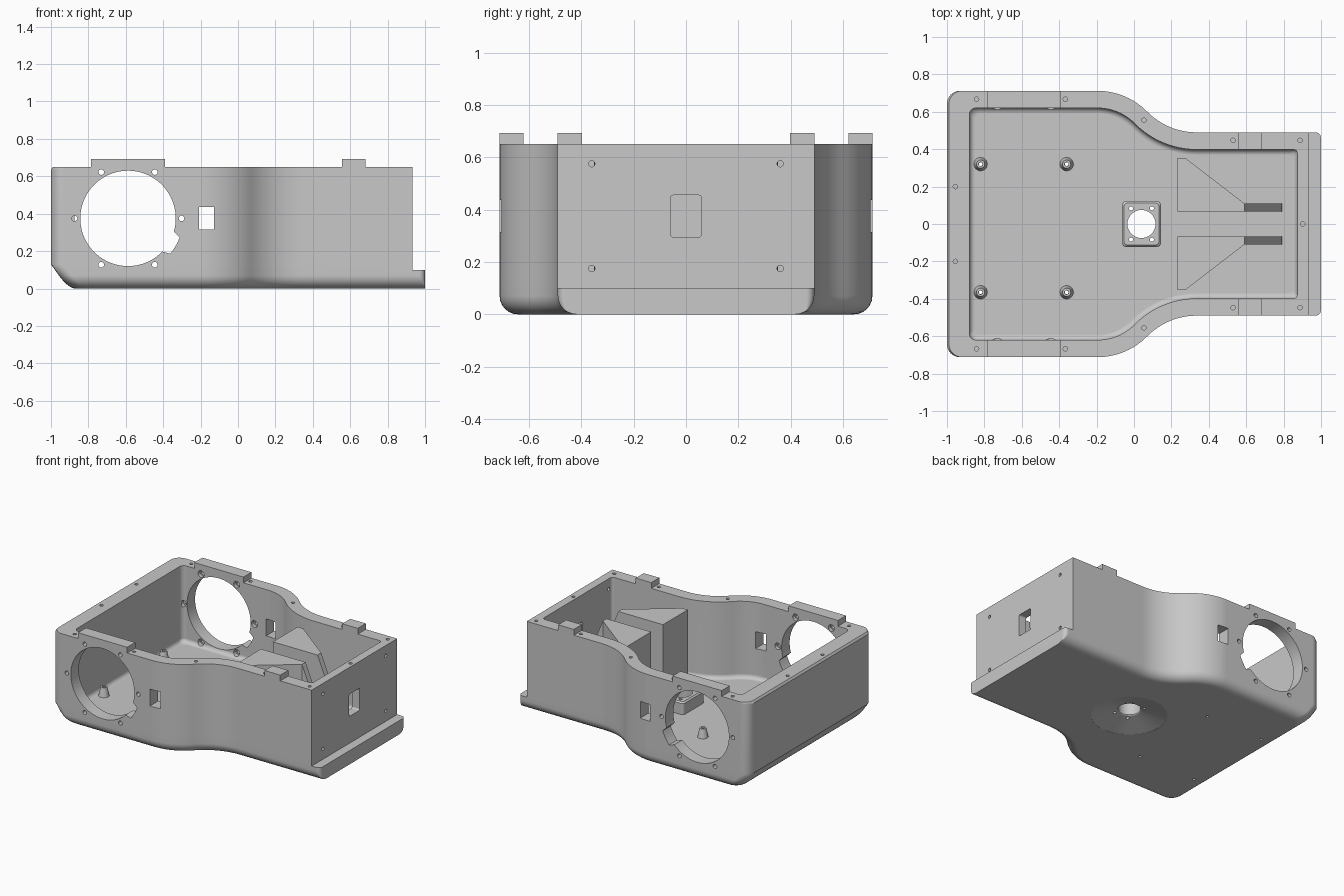
import bpy, bmesh
from math import sin, cos, pi, radians, atan2, hypot

cube = bpy.data.objects.get("Cube")
if cube:
    bpy.data.objects.remove(cube, do_unlink=True)

grey = bpy.data.materials.new("plain grey")
grey.use_nodes = True
COLOUR = (0.58, 0.58, 0.58, 1)
grey.diffuse_color = COLOUR
grey.node_tree.nodes["Principled BSDF"].inputs["Base Color"].default_value = COLOUR

FLOOR, TOP, WALL_END = 0.095, 0.65, 0.934
WIDE, NARROW, S0, S1 = 0.712, 0.49, -0.195, 0.335


def finish(bm, name):
    bmesh.ops.recalc_face_normals(bm, faces=bm.faces[:])
    mesh = bpy.data.meshes.new(name)
    bm.to_mesh(mesh)
    bm.free()
    mesh.materials.append(grey)
    obj = bpy.data.objects.new(name, mesh)
    bpy.context.collection.objects.link(obj)
    return obj


def activate(obj):
    bpy.ops.object.select_all(action='DESELECT')
    obj.select_set(True)
    bpy.context.view_layer.objects.active = obj


def smooth(obj):
    activate(obj)
    bpy.ops.object.shade_smooth_by_angle(angle=radians(30))
    normals = obj.modifiers.new("normals", 'WEIGHTED_NORMAL')
    normals.keep_sharp = True


def cut(obj, bm):
    cutter = finish(bm, "cutter")
    cutter.hide_render = True
    mod = obj.modifiers.new("cut", 'BOOLEAN')
    mod.operation, mod.solver, mod.object = 'DIFFERENCE', 'EXACT', cutter
    activate(obj)
    bpy.ops.object.modifier_apply(modifier=mod.name)
    bpy.data.objects.remove(cutter, do_unlink=True)


def loft(bm, rings, closed=False):
    rows = [[bm.verts.new(p) for p in ring] for ring in rings]
    n = len(rows[0])
    pairs = list(zip(rows, rows[1:]))
    if closed:
        pairs.append((rows[-1], rows[0]))
    else:
        bm.faces.new(rows[0][::-1])
        bm.faces.new(rows[-1])
    for a, b in pairs:
        for i in range(n):
            j = (i + 1) % n
            bm.faces.new((a[i], a[j], b[j], b[i]))


def prism(bm, pts, axis, lo, hi):
    place = {'x': lambda a, b, h: (h, a, b),
             'y': lambda a, b, h: (a, h, b),
             'z': lambda a, b, h: (a, b, h)}[axis]
    loft(bm, [[place(a, b, h) for a, b in pts] for h in (lo, hi)])


def rect(a0, a1, b0, b1):
    return [(a0, b0), (a1, b0), (a1, b1), (a0, b1)]


def circle(cx, cy, r, n=16):
    return [(cx + r * cos(2 * pi * i / n), cy + r * sin(2 * pi * i / n)) for i in range(n)]


def rounded(cx, cy, w, h, r):
    pts = []
    for k, (sx, sy) in enumerate(((1, 1), (-1, 1), (-1, -1), (1, -1))):
        for i in range(5):
            a = (k + i / 4) * pi / 2
            pts.append((cx + sx * (w - r) + r * cos(a), cy + sy * (h - r) + r * sin(a)))
    return pts


def outline(z, xl, xr, d, r_left, r_right):
    """Symmetric plan shape inset by d; two tangent arcs join wide and narrow ends."""
    dx, dy = S1 - S0, WIDE - NARROW
    R, sweep = hypot(dx, dy) ** 2 / (4 * dy), 2 * atan2(dy, dx)
    wide, narrow = WIDE - d, NARROW - d
    half = []
    for i in range(7):
        a = i / 6 * pi / 2
        half.append((xr - r_right + r_right * cos(a), narrow - r_right + r_right * sin(a)))
    for i in range(13):
        t = sweep * i / 12
        half.append((S1 - (R + d) * sin(t), NARROW + R - (R + d) * cos(t)))
    for i in range(11, -1, -1):
        t = sweep * i / 12
        half.append((S0 + (R - d) * sin(t), WIDE - R + (R - d) * cos(t)))
    for i in range(7):
        a = pi / 2 + i / 6 * pi / 2
        half.append((xl + r_left + r_left * cos(a), wide - r_left + r_left * sin(a)))
    full = half + [(x, -y) for x, y in reversed(half)]
    return [(x, y, z) for x, y in full]


# Housing: rounded underside, sloped left foot, eased left top edge
levels = [(0.07 * (1 - cos(k * pi / 12)), 0.07 * (1 - sin(k * pi / 12))) for k in range(7)]
levels += [(0.13, 0), (0.635, 0), (TOP, 0)]
bm = bmesh.new()
loft(bm, [outline(z, -1 + 0.7 * max(0, 0.13 - z, z - 0.635) + 0.5 * d, 1, d, 0.07,
                  max(0.03 - d, 0.004)) for z, d in levels])
housing = finish(bm, "housing")

# Inner cavity and the step above the right-hand lip
bm = bmesh.new()
inner = [(FLOOR + 0.03 * (1 - cos(k * pi / 8)), 0.03 * (1 - sin(k * pi / 8))) for k in range(5)]
loft(bm, [outline(z, -0.88 + d, 0.873 - d, 0.092 + d, 0.035, 0.02)
          for z, d in inner + [(0.8, 0)]])
prism(bm, rect(WALL_END, 1.2, -0.8, 0.8), 'z', 0.1, 0.9)
cut(housing, bm)

# Side wall openings: large round port with notch, counterbored screw holes, small window
CX, CZ = -0.588, 0.375
port = []
for deg in range(0, 360, 4):
    a = radians(deg)
    r = 0.294 if 318 <= deg <= 343 else 0.255
    port.append((CX + r * cos(a), CZ + r * sin(a)))
bm = bmesh.new()
for s in (1, -1):
    prism(bm, port, 'y', s * 0.5, s * 0.85)
    prism(bm, rect(-0.208, -0.128, 0.315, 0.437), 'y', s * 0.5, s * 0.85)
    for k in range(6):
        a = k * pi / 3
        hx, hz = CX + 0.286 * cos(a), CZ + 0.286 * sin(a)
        loft(bm, [[(x, s * y, z) for x, z in circle(hx, hz, r)] for r, y in
                  ((0.024, 0.605), (0.024, 0.645), (0.015, 0.645), (0.015, 0.85))])

# End wall openings
prism(bm, rounded(0, 0.375, 0.06, 0.08, 0.012), 'x', 0.8, 1.1)
for y in (-0.36, 0.36):
    for z in (0.175, 0.575):
        prism(bm, circle(y, z, 0.012), 'x', 0.8, 1.1)

# Screw holes in the rim
rim = [(-0.955, 0.2), (-0.842, 0.667), (-0.367, 0.667), (0.053, 0.555), (0.53, 0.447),
       (0.888, 0.447)]
for x, y in rim:
    for s in (1, -1):
        prism(bm, circle(x, s * y, 0.012), 'z', 0.54, 0.8)
prism(bm, circle(0.903, 0, 0.012), 'z', 0.54, 0.8)

# Holes through the floor under the standoffs
posts = [(x, y) for x in (-0.82, -0.36) for y in (0.32, -0.365)]
for x, y in posts:
    prism(bm, circle(x, y, 0.01), 'z', -0.1, 0.3)
cut(housing, bm)

# Shallow conical recess under the floor, opening into the central hole
HX = 0.04
bm = bmesh.new()
loft(bm, [[(x, y, z) for x, y in circle(HX, 0, r, 32)]
          for r, z in ((0.25, -0.01), (0.25, 0.001), (0.08, 0.045), (0.075, 0.05), (0.075, 0.3))])
cut(housing, bm)


def mount_screws():
    bm = bmesh.new()
    for sx in (-1, 1):
        for sy in (-1, 1):
            prism(bm, circle(HX + sx * 0.056, sy * 0.084, 0.011), 'z', -0.1, 0.3)
    return bm


cut(housing, mount_screws())
smooth(housing)

# Raised mount around the central hole
bm = bmesh.new()
loft(bm, [[(x, y, z) for x, y in rounded(HX, 0, 0.104 - d, 0.122 - d, 0.02)]
          for z, d in ((FLOOR - 0.005, 0), (0.175, 0), (0.185, 0.01))])
mount = finish(bm, "sensor_mount")
bm = mount_screws()
prism(bm, circle(HX, 0, 0.075, 32), 'z', -0.1, 0.3)
cut(mount, bm)
smooth(mount)

# Tapered hollow standoffs
for i, (px, py) in enumerate(posts):
    bm = bmesh.new()
    loft(bm, [[(x, y, z) for x, y in circle(px, py, r, 24)] for r, z in
              ((0.036, FLOOR), (0.022, 0.16), (0.011, 0.16), (0.011, FLOOR))], closed=True)
    smooth(finish(bm, f"standoff_{i + 1}"))

# Mirrored pairs: locating tabs on the rim, wedge brackets with ramps
for s, side in ((1, "back"), (-1, "front")):
    for name, x0, x1, y0, y1 in (("long_tab", -0.785, -0.39, 0.62, 0.712),
                                 ("short_tab", 0.557, 0.682, 0.398, 0.49)):
        bm = bmesh.new()
        prism(bm, rect(x0, x1, s * y0, s * y1), 'z', TOP, 0.692)
        finish(bm, f"{side}_{name}")
    bm = bmesh.new()
    prism(bm, [(0.232, s * 0.068), (0.59, s * 0.068), (0.59, s * 0.11), (0.278, s * 0.35),
               (0.232, s * 0.352)], 'z', FLOOR, 0.6)
    finish(bm, f"{side}_wedge_bracket")
    bm = bmesh.new()
    prism(bm, [(0.59, FLOOR), (0.79, FLOOR), (0.79, 0.12), (0.59, 0.6)], 'y',
          s * 0.068, s * 0.11)
    finish(bm, f"{side}_bracket_ramp")
